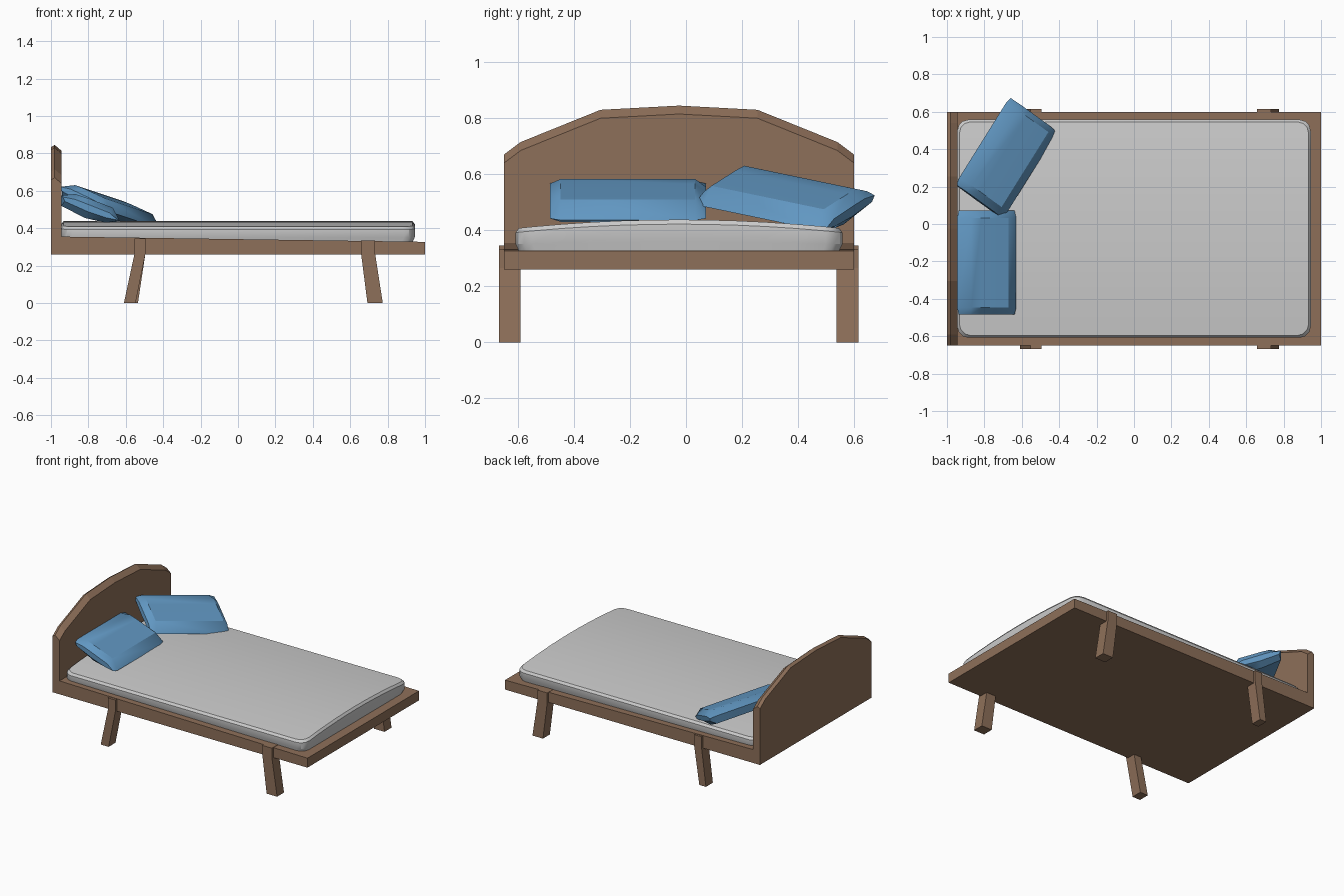
import bpy, math
from mathutils import Vector, Matrix

if "Cube" in bpy.data.objects:
    bpy.data.objects.remove(bpy.data.objects["Cube"])

YC = -0.025  # centre line of the bed


def material(name, rgb):
    m = bpy.data.materials.new(name)
    m.diffuse_color = (*rgb, 1)
    m.use_nodes = True
    m.node_tree.nodes["Principled BSDF"].inputs["Base Color"].default_value = m.diffuse_color
    return m


WOOD = material("wood", (0.27, 0.16, 0.10))
BLUE = material("blue_fabric", (0.12, 0.31, 0.54))


def make(name, verts, faces, mat=None, smooth=None):
    me = bpy.data.meshes.new(name)
    me.from_pydata([tuple(v) for v in verts], [], faces)
    ob = bpy.data.objects.new(name, me)
    bpy.context.collection.objects.link(ob)
    bpy.ops.object.select_all(action='DESELECT')
    ob.select_set(True)
    bpy.context.view_layer.objects.active = ob
    bpy.ops.object.mode_set(mode='EDIT')
    bpy.ops.mesh.select_all(action='SELECT')
    bpy.ops.mesh.normals_make_consistent(inside=False)
    bpy.ops.object.mode_set(mode='OBJECT')
    if mat:
        me.materials.append(mat)
    if smooth:
        bpy.ops.object.shade_smooth_by_angle(angle=math.radians(smooth))
    return ob


def ring_faces(n, rings):
    return [(r * n + i, r * n + (i + 1) % n, (r + 1) * n + (i + 1) % n, (r + 1) * n + i)
            for r in range(rings - 1) for i in range(n)]


def loft(name, rings, mat=None, smooth=None):
    n, k = len(rings[0]), len(rings)
    caps = [tuple(range(n)), tuple(range((k - 1) * n, k * n))]
    return make(name, [v for r in rings for v in r], ring_faces(n, k) + caps, mat, smooth)


def prism(name, profile, y0, y1, mat):
    return loft(name, [[(x, y, z) for x, z in profile] for y in (y0, y1)], mat)


# Bed base with gently sloping top
prism("bed_base", [(-0.96, 0.26), (1, 0.26), (1, 0.327), (-0.945, 0.355), (-0.96, 0.355)],
      -0.65, 0.60, WOOD)

# Arched headboard, faceted with a chamfered top
half = [(0.625, 0.67), (0.565, 0.715), (0.28, 0.83)]
arch = half + [(0, 0.845)] + [(-y, z) for y, z in reversed(half)]
rings = [[(x, YC + 0.625, 0.26)] + [(x, YC + y, z - d) for y, z in arch] + [(x, YC - 0.625, 0.26)]
         for x, d in ((-1.0, 0.012), (-0.98, 0.0), (-0.945, 0.03))]
loft("headboard", rings, WOOD)


# Splayed legs lapping over the sides of the base
def leg(name, top, foot, ztop, y0, y1):
    prism(name, [(top[0], ztop), (top[1], ztop), (top[1], 0.265),
                 (foot[1], 0), (foot[0], 0), (top[0], 0.265)], y0, y1, WOOD)


for side, y0, y1, foot in (("front", -0.667, -0.59, (-0.61, -0.548)),
                           ("rear", 0.537, 0.615, (-0.587, -0.535))):
    leg(side + "_head_leg", (-0.553, -0.495), foot, 0.346, y0, y1)
    leg(side + "_foot_leg", (0.658, 0.733), (0.692, 0.774), 0.333, y0, y1)

# Mattress: rounded outline, domed across its width
L, W, R = 0.945, 0.583, 0.06
corner = [math.radians(a) for a in (0, 30, 60, 90)]
ys = [(W - R + R * math.cos(a), L - R + R * math.sin(a)) for a in corner]
mid = [(W - R) * i / 5 for i in range(-4, 5)]
stations = [(-y, x) for y, x in ys] + [(y, L) for y in mid] + [(y, x) for y, x in reversed(ys)]
outline = [(x, y) for y, x in stations] + [(-x, y) for y, x in reversed(stations)]
n = len(outline)
verts = []
levels = ((0.30, 0.012, 0), (0.325, 0.012, 0), (0.35, 0.0, 0.3), (0.392, 0.0, 1), (0.408, 0.012, 1))
for z, inset, f in levels:
    for x, y in outline:
        dome = 0.03 * (1 - (y / W) ** 2) * f
        verts.append((x * (1 - inset / L), YC + y * (1 - inset / W), z + dome))
top = (len(levels) - 1) * n
faces = ring_faces(n, len(levels)) + [tuple(range(n))]
faces += [(top + i, top + i + 1, top + n - 2 - i, top + n - 1 - i) for i in range(n // 2 - 1)]
make("mattress", verts, faces, None, 30)

# Pillows: leaning plump section, pinched at both ends
SECTION = [(-0.155, 0.015), (-0.155, 0.07), (-0.08, 0.078), (-0.025, 0.06),
           (0.12, 0.005), (0.16, -0.069), (0.08, -0.075), (-0.03, -0.05)]
TILT = Matrix.Rotation(math.radians(-22), 2)


def pillow(name, centre, pitch, yaw):
    rot = Matrix.Rotation(yaw, 3, 'Z') @ Matrix.Rotation(pitch, 3, 'X')
    rings = []
    for u, t, w in ((-0.278, 0.35, 0.94), (-0.24, 1, 1), (0.24, 1, 1), (0.278, 0.35, 0.94)):
        ring = []
        for p in SECTION:
            q = TILT.inverted() @ Vector(p)
            q = TILT @ Vector((q.x * w, q.y * t))
            ring.append(Vector(centre) + rot @ Vector((q.x, u, q.y)))
        rings.append(ring)
    loft(name, rings, BLUE, 35)


pillow("front_pillow", (-0.79, -0.207, 0.505), 0, 0)
pillow("rear_pillow", (-0.685, 0.354, 0.512), math.radians(-10), math.radians(-32))
